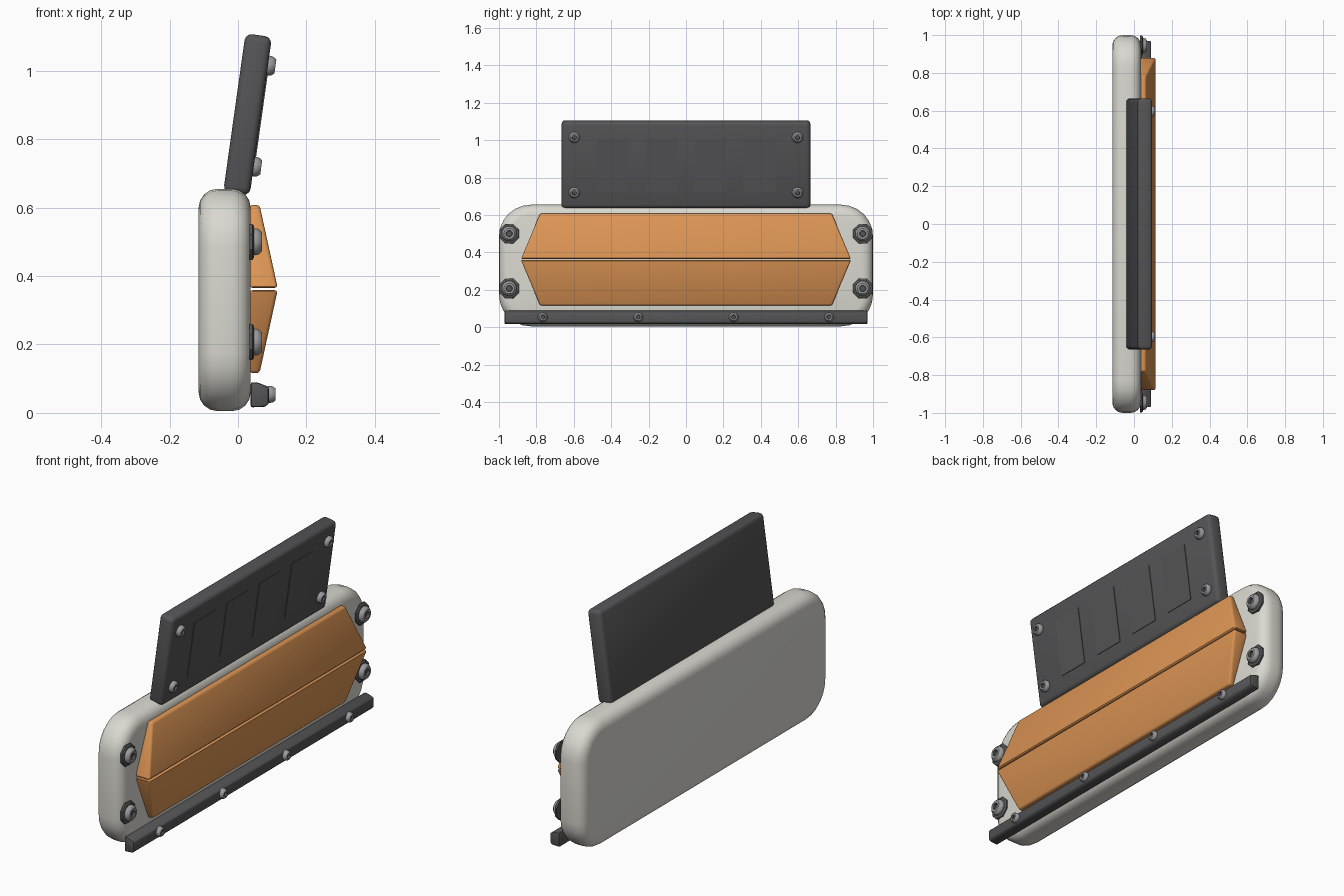
import bpy, bmesh, math
from mathutils import Matrix, Vector

cube = bpy.data.objects.get("Cube")
if cube:
    bpy.data.objects.remove(cube, do_unlink=True)


def material(name, rgb):
    m = bpy.data.materials.new(name)
    m.use_nodes = True
    m.diffuse_color = (*rgb, 1)
    m.node_tree.nodes["Principled BSDF"].inputs["Base Color"].default_value = (*rgb, 1)
    return m


SHELL = material("warm white", (0.70, 0.69, 0.63))
ORANGE = material("orange", (0.72, 0.30, 0.09))
DARK = material("dark grey", (0.09, 0.09, 0.094))
STEEL = material("steel grey", (0.33, 0.33, 0.34))


def finish(bm, name, mats, matrix=Matrix(), bevel=0, segments=3):
    bmesh.ops.recalc_face_normals(bm, faces=bm.faces)
    mesh = bpy.data.meshes.new(name)
    bm.to_mesh(mesh)
    bm.free()
    ob = bpy.data.objects.new(name, mesh)
    bpy.context.collection.objects.link(ob)
    for m in mats:
        mesh.materials.append(m)
    ob.matrix_world = matrix
    bpy.ops.object.select_all(action='DESELECT')
    ob.select_set(True)
    bpy.context.view_layer.objects.active = ob
    if bevel:
        mod = ob.modifiers.new("Rounded edges", 'BEVEL')
        mod.width, mod.segments = bevel, segments
        mod.limit_method, mod.angle_limit = 'ANGLE', math.radians(35)
        bpy.ops.object.modifier_apply(modifier=mod.name)
    bpy.ops.object.shade_smooth_by_angle(angle=math.radians(35))
    return ob


def prism(name, outline, direction, mat, **kw):
    """Extrude a closed outline of 3D points."""
    bm = bmesh.new()
    face = bm.faces.new([bm.verts.new(p) for p in outline])
    ext = bmesh.ops.extrude_face_region(bm, geom=[face])
    verts = [g for g in ext["geom"] if isinstance(g, bmesh.types.BMVert)]
    bmesh.ops.translate(bm, verts=verts, vec=direction)
    return finish(bm, name, [mat], **kw)


def box(name, size, mat, **kw):
    bm = bmesh.new()
    bmesh.ops.create_cube(bm, size=1)
    bmesh.ops.scale(bm, verts=bm.verts, vec=size)
    return finish(bm, name, [mat], **kw)


def lathe(name, profile, sides, mats, matrix, dark_from=99):
    """Stack rings of (radius, height) along +x, capped at both ends."""
    bm = bmesh.new()
    rings = []
    for r, h in profile:
        angles = [2 * math.pi * (i + 0.5) / sides for i in range(sides)]
        rings.append([bm.verts.new((h, r * math.cos(a), r * math.sin(a))) for a in angles])
    bm.faces.new(rings[0])
    for k, (a, b) in enumerate(zip(rings, rings[1:])):
        for i in range(sides):
            j = (i + 1) % sides
            f = bm.faces.new((a[i], a[j], b[j], b[i]))
            f.material_index = int(k >= dark_from)
    cap = bm.faces.new(rings[-1])
    cap.material_index = int(dark_from < 99)
    return finish(bm, name, mats, matrix)


def screw(name, matrix, r, h):
    # Domed head with a sunken drive socket
    profile = [(r * 0.9, -0.01), (r, h * 0.25), (r * 0.92, h * 0.65), (r * 0.7, h),
               (r * 0.42, h), (r * 0.38, h * 0.5)]
    lathe(name, profile, 12, [STEEL, DARK], matrix, dark_from=4)


# Main shell: rounded slab with softly rolled rims
FRONT = 0.037
RADIUS = 0.17
outline = []
for k, (sy, sz) in enumerate([(1, 1), (-1, 1), (-1, -1), (1, -1)]):
    for i in range(7):
        a = math.pi / 2 * (k + i / 6)
        outline.append((-0.115, sy * (1 - RADIUS) + RADIUS * math.cos(a),
                        0.33 + sz * (0.325 - RADIUS) + RADIUS * math.sin(a)))
prism("shell", outline, (FRONT + 0.115, 0, 0), SHELL, bevel=0.055, segments=4)

# Two tapering panels meeting at a ridge
for name, s in (("upper_panel", 1), ("lower_panel", -1)):
    bm = bmesh.new()
    z0, z1 = 0.362 + s * 0.003, 0.362 + s * 0.246
    low = [bm.verts.new(p) for p in ((FRONT - 0.003, -0.882, z0), (0.116, -0.882, z0),
                                     (0.116, 0.882, z0), (FRONT - 0.003, 0.882, z0))]
    top = [bm.verts.new(p) for p in ((FRONT - 0.003, -0.78, z1), (0.063, -0.78, z1),
                                     (0.063, 0.78, z1), (FRONT - 0.003, 0.78, z1))]
    bm.faces.new(low)
    bm.faces.new(top)
    for i in range(4):
        j = (i + 1) % 4
        bm.faces.new((low[i], low[j], top[j], top[i]))
    finish(bm, name, [ORANGE], bevel=0.01, segments=3)

# Tilted upper plate with raised pads and corner screws
tilt = Matrix.Translation((0.028, 0, 0.872)) @ Matrix.Rotation(math.radians(8), 4, 'Y')
box("upper_plate", (0.078, 1.33, 0.468), DARK, matrix=tilt, bevel=0.02)
for i in range(4):
    y = (i - 1.5) * 0.262
    box(f"plate_pad_{i + 1}", (0.008, 0.17, 0.29), DARK,
        matrix=tilt @ Matrix.Translation((0.038, y, 0)))
for y in (-0.597, 0.597):
    for z in (-0.148, 0.15):
        screw("plate_screw", tilt @ Matrix.Translation((0.039, y, z)), 0.03, 0.022)

# Bottom bar with chamfered front and four screws
bar = [(0.037, 0.016), (0.037, 0.09), (0.06, 0.088), (0.09, 0.076), (0.09, 0.026), (0.078, 0.018)]
prism("bottom_bar", [(x, -0.97, z) for x, z in bar], (0, 1.94, 0), DARK, bevel=0.006, segments=2)
for i in range(4):
    screw("bar_screw", Matrix.Translation((0.088, (i - 1.5) * 0.51, 0.054)), 0.026, 0.022)

# Corner bolts on octagonal washers
for y in (-0.945, 0.945):
    for z in (0.207, 0.5):
        place = Matrix.Translation((FRONT, y, z))
        lathe("bolt_washer", [(0.057, -0.004), (0.057, 0.005), (0.05, 0.01)], 8, [DARK], place)
        screw("corner_bolt", place @ Matrix.Translation((0.009, 0, 0)), 0.041, 0.024)
